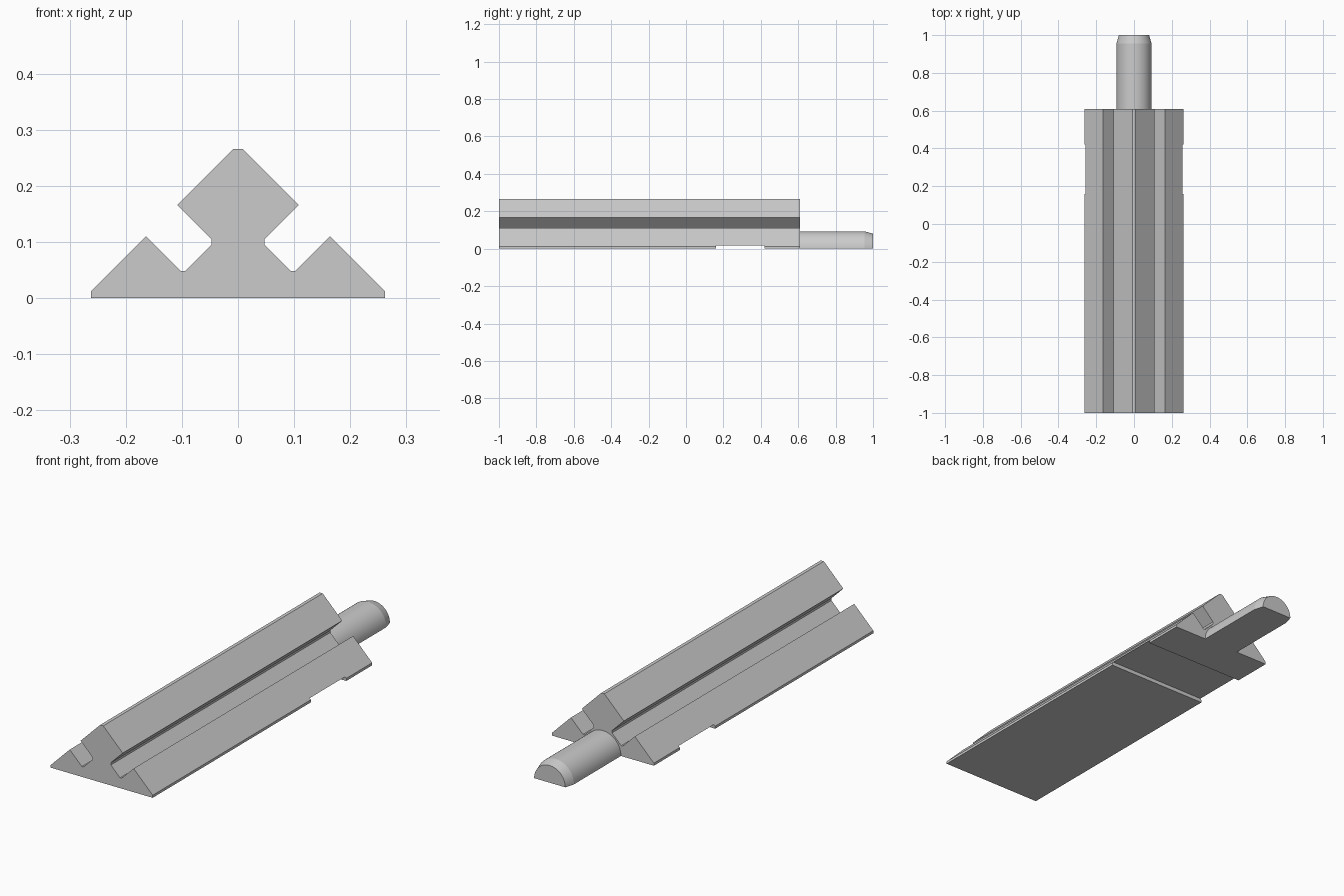
import bpy, bmesh, math

cube = bpy.data.objects.get("Cube")
if cube:
    bpy.data.objects.remove(cube, do_unlink=True)

grey = bpy.data.materials.new("light_grey")
grey.use_nodes = True
grey.diffuse_color = (0.6, 0.6, 0.6, 1)
grey.node_tree.nodes["Principled BSDF"].inputs["Base Color"].default_value = (0.6, 0.6, 0.6, 1)

BODY_END = 0.61


def loft(name, sections):
    """Skin matching (x, z) outlines placed along y; sections = [(y, outline), ...]."""
    bm = bmesh.new()
    rings = [[bm.verts.new((x, y, z)) for x, z in outline] for y, outline in sections]
    bm.faces.new(rings[0])
    bm.faces.new(rings[-1])
    for a, b in zip(rings, rings[1:]):
        for i in range(len(a)):
            j = (i + 1) % len(a)
            bm.faces.new((a[i], a[j], b[j], b[i]))
    bmesh.ops.recalc_face_normals(bm, faces=bm.faces)
    mesh = bpy.data.meshes.new(name)
    bm.to_mesh(mesh)
    bm.free()
    mesh.materials.append(grey)
    obj = bpy.data.objects.new(name, mesh)
    bpy.context.collection.objects.link(obj)
    return obj


def combine(target, other, operation):
    mod = target.modifiers.new(operation.lower(), 'BOOLEAN')
    mod.operation = operation
    mod.solver = 'EXACT'
    mod.object = other
    bpy.context.view_layer.objects.active = target
    bpy.ops.object.modifier_apply(modifier=mod.name)
    bpy.data.objects.remove(other, do_unlink=True)


def half_disc(radius, steps=32):
    return [(radius * math.cos(math.pi * i / steps), radius * math.sin(math.pi * i / steps))
            for i in range(steps + 1)]


# Rail: mirrored cross-section with outer ridges, slots and a diamond head
half = [(0.262, 0), (0.262, 0.012), (0.164, 0.11), (0.102, 0.048), (0.094, 0.048),
        (0.047, 0.095), (0.047, 0.105), (0.108, 0.166), (0.008, 0.266)]
outline = half + [(-x, z) for x, z in reversed(half)]
rail = loft("dovetail_rail", [(-1, outline), (BODY_END, outline)])

# Half-round peg with a chamfered tip, joined to the rail end
peg = loft("half_round_peg", [(BODY_END - 0.1, half_disc(0.093)),
                              (0.955, half_disc(0.093)), (1, half_disc(0.08))])
combine(rail, peg, 'UNION')

# Shallow cross groove on the underside
groove_box = [(-0.4, -0.1), (0.4, -0.1), (0.4, 0.018), (-0.4, 0.018)]
groove = loft("groove_cutter", [(0.16, groove_box), (0.42, groove_box)])
groove.hide_render = True
combine(rail, groove, 'DIFFERENCE')

# Smooth the peg, keep the rail crisp
bpy.ops.object.select_all(action='DESELECT')
rail.select_set(True)
bpy.context.view_layer.objects.active = rail
bpy.ops.object.shade_smooth_by_angle(angle=math.radians(12))
